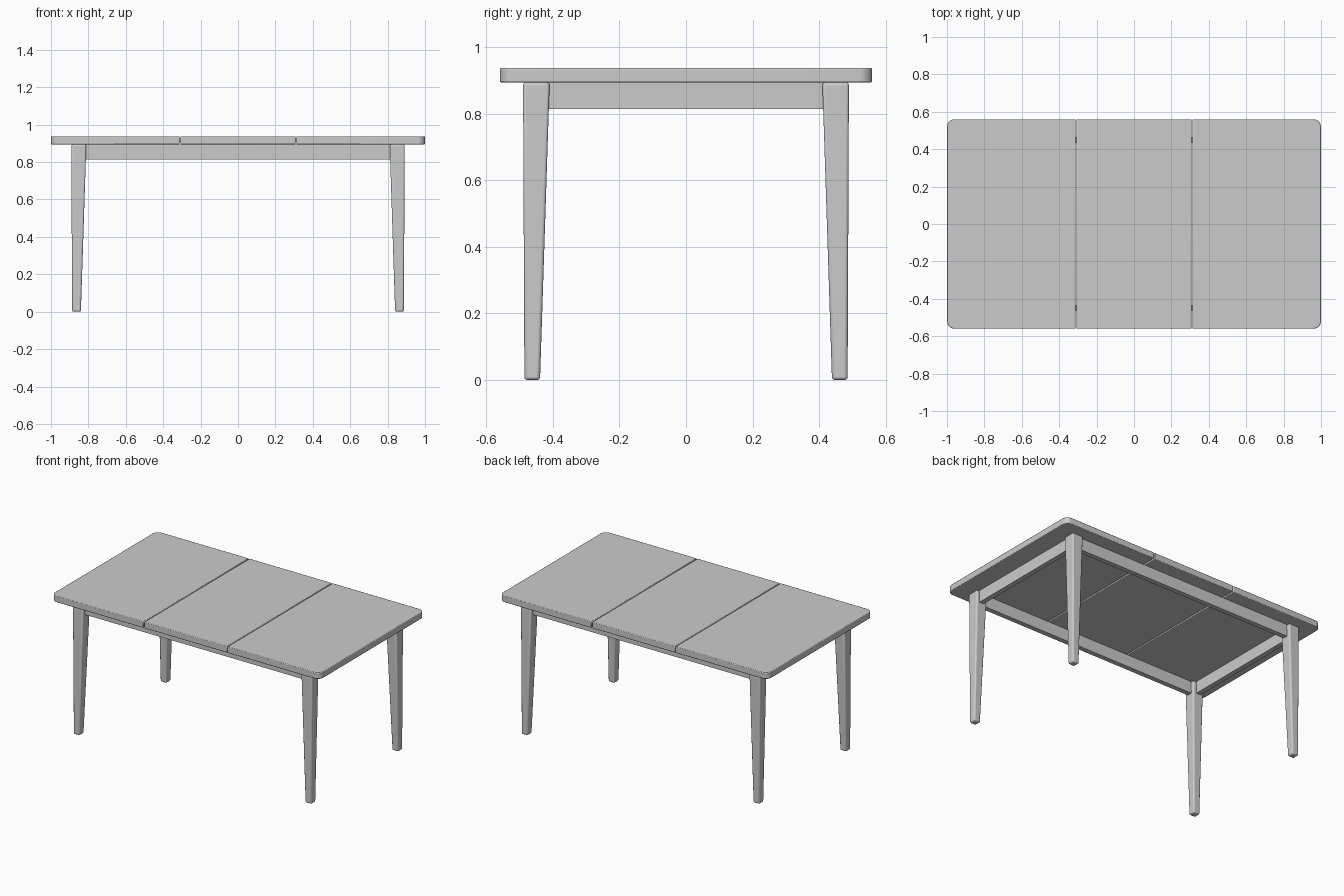
import bpy, bmesh, math

if "Cube" in bpy.data.objects:
    bpy.data.objects.remove(bpy.data.objects["Cube"])

grey = bpy.data.materials.new("plain grey")
grey.diffuse_color = (0.6, 0.6, 0.6, 1)
grey.use_nodes = True
grey.node_tree.nodes["Principled BSDF"].inputs["Base Color"].default_value = grey.diffuse_color


def finish(bm, name, bevel=0.0, segments=3):
    bmesh.ops.recalc_face_normals(bm, faces=bm.faces)
    me = bpy.data.meshes.new(name)
    bm.to_mesh(me)
    bm.free()
    me.materials.append(grey)
    ob = bpy.data.objects.new(name, me)
    bpy.context.collection.objects.link(ob)
    if bevel:
        m = ob.modifiers.new("Rounded edges", "BEVEL")
        m.width, m.segments = bevel, segments
        m.limit_method, m.angle_limit = "ANGLE", math.radians(40)
    bpy.ops.object.select_all(action="DESELECT")
    ob.select_set(True)
    bpy.context.view_layer.objects.active = ob
    bpy.ops.object.shade_smooth_by_angle(angle=math.radians(35))
    return ob


def box(x0, x1, y0, y1, z0, z1):
    bm = bmesh.new()
    bmesh.ops.create_cube(bm, size=1)
    for v in bm.verts:
        v.co.x = x1 if v.co.x > 0 else x0
        v.co.y = y1 if v.co.y > 0 else y0
        v.co.z = z1 if v.co.z > 0 else z0
    return bm


# Table top: three panels, the end ones with rounded outer corners
Z0, Z1, SEAM, GAP = 0.895, 0.938, 0.31, 0.003
for name, x0, x1 in (("left_top_panel", -1, -SEAM - GAP),
                     ("middle_top_leaf", -SEAM + GAP, SEAM - GAP),
                     ("right_top_panel", SEAM + GAP, 1)):
    bm = box(x0, x1, -0.56, 0.56, Z0, Z1)
    corners = [e for e in bm.edges
               if all(abs(v.co.x) > 0.99 for v in e.verts)
               and abs(e.verts[0].co.z - e.verts[1].co.z) > 0.01]
    if corners:
        bmesh.ops.bevel(bm, geom=corners, offset=0.04, segments=8,
                        profile=0.5, affect="EDGES")
    finish(bm, name, 0.004, 2)

# Dowels joining the panels across the seams
for sx in (-1, 1):
    for sy in (-1, 1):
        cx, cy, cz = sx * SEAM, sy * 0.445, (Z0 + Z1) / 2
        finish(box(cx - 0.015, cx + 0.015, cy - 0.013, cy + 0.013,
                   cz - 0.01, cz + 0.01), "seam_dowel")

# Aprons, set back from the outer leg faces
for s, side in ((-1, "front"), (1, "back")):
    y = sorted((s * 0.432, s * 0.465))
    finish(box(-0.85, 0.85, y[0], y[1], 0.815, Z0), side + "_apron")
for s, side in ((-1, "left"), (1, "right")):
    x = sorted((s * 0.837, s * 0.87))
    finish(box(x[0], x[1], -0.45, 0.45, 0.815, Z0), side + "_apron")

# Tapered legs: the outer faces stay nearly upright, the inner ones slope
for sx, nx in ((-1, "left"), (1, "right")):
    for sy, ny in ((-1, "front"), (1, "back")):
        bm = box(0, 1, 0, 1, 0, Z0)
        for v in bm.verts:
            inner, outer = (0.0, 0.08) if v.co.z > 0.1 else (0.029, 0.076)
            v.co.x = sx * (0.811 + (outer if v.co.x > 0.5 else inner))
            v.co.y = sy * (0.41 + (outer if v.co.y > 0.5 else inner))
        finish(bm, f"{ny}_{nx}_leg", 0.009, 3)
